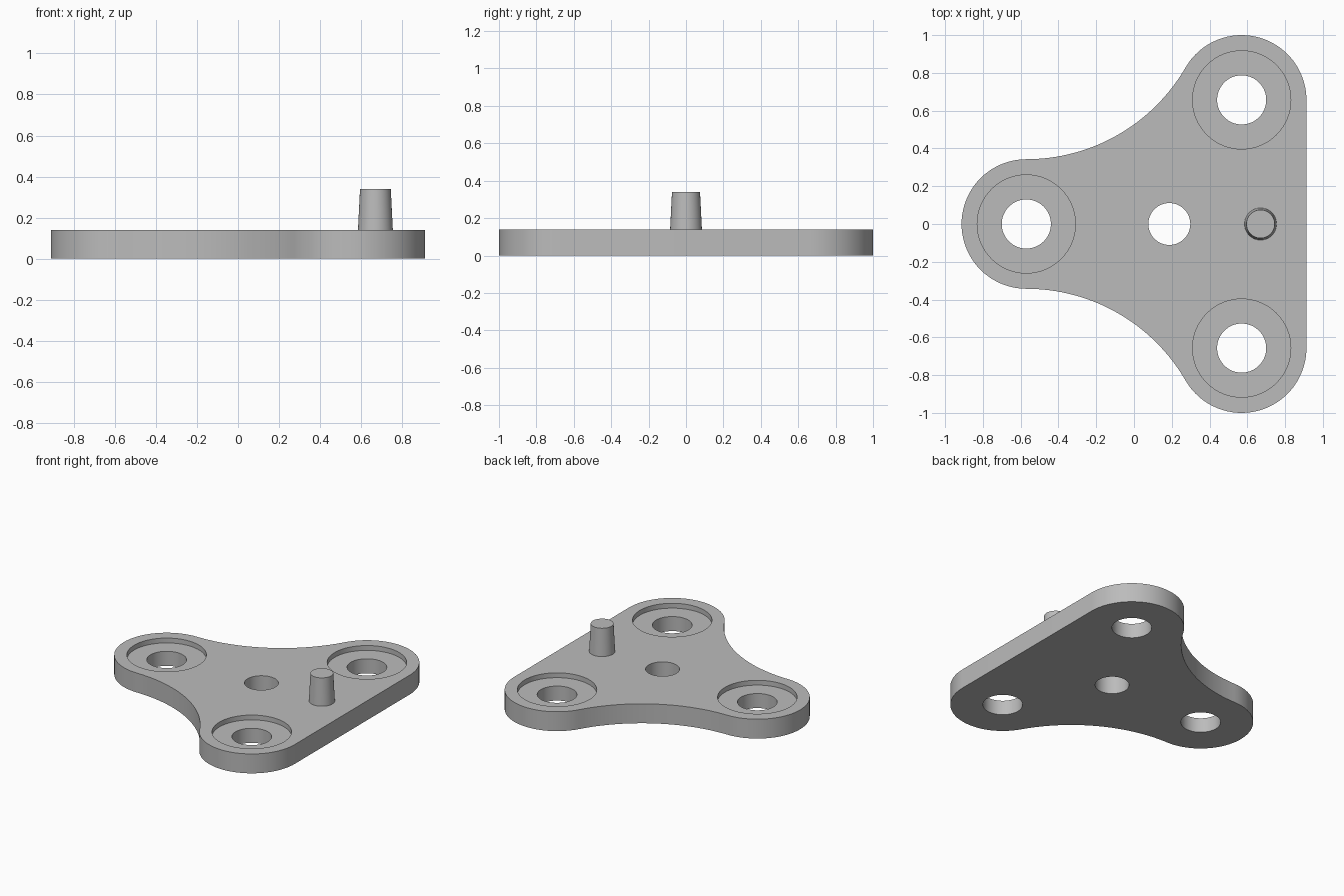
import bpy
import bmesh
from math import sin, cos, pi, radians, hypot, atan2

cube = bpy.data.objects.get("Cube")
if cube:
    bpy.data.objects.remove(cube, do_unlink=True)

THICK = 0.14            # plate thickness
POCKET_FLOOR = 0.105    # height of the recess floors
LOBE_R = 0.343
LOBE_X, LOBE_Y = 0.57, 0.657
LOBES = [(-LOBE_X, 0), (LOBE_X, LOBE_Y), (LOBE_X, -LOBE_Y)]

grey = bpy.data.materials.new("plain grey")
grey.use_nodes = True
colour = (0.5, 0.5, 0.5, 1)
grey.diffuse_color = colour
grey.node_tree.nodes["Principled BSDF"].inputs["Base Color"].default_value = colour


def arc(cx, cy, r, start, end, steps):
    """Points along an arc, angles in radians."""
    angles = [start + (end - start) * i / steps for i in range(steps + 1)]
    return [(cx + r * cos(a), cy + r * sin(a)) for a in angles]


def prism(name, outline, z0, z1):
    """Closed outline extruded from z0 to z1."""
    bm = bmesh.new()
    face = bm.faces.new([bm.verts.new((x, y, z0)) for x, y in outline])
    top = bmesh.ops.extrude_face_region(bm, geom=[face])["geom"]
    verts = [v for v in top if isinstance(v, bmesh.types.BMVert)]
    bmesh.ops.translate(bm, verts=verts, vec=(0, 0, z1 - z0))
    bmesh.ops.recalc_face_normals(bm, faces=bm.faces)
    mesh = bpy.data.meshes.new(name)
    bm.to_mesh(mesh)
    bm.free()
    mesh.materials.append(grey)
    obj = bpy.data.objects.new(name, mesh)
    bpy.context.collection.objects.link(obj)
    return obj


def select_only(obj):
    bpy.ops.object.select_all(action="DESELECT")
    obj.select_set(True)
    bpy.context.view_layer.objects.active = obj


def cut_round(target, x, y, r, z0, z1):
    """Bore a round hole or recess into the target."""
    cutter = prism("cutter", arc(x, y, r, 0, 2 * pi, 64)[:-1], z0, z1)
    cutter.hide_render = True
    mod = target.modifiers.new("bore", "BOOLEAN")
    mod.operation = "DIFFERENCE"
    mod.solver = "EXACT"
    mod.object = cutter
    select_only(target)
    bpy.ops.object.modifier_apply(modifier=mod.name)
    bpy.data.objects.remove(cutter, do_unlink=True)


# Plate outline: concave flank tangent to the left lobe and the rear lobe
flank_r = ((2 * LOBE_X) ** 2 + LOBE_R ** 2 - (LOBE_Y - LOBE_R) ** 2) / (2 * LOBE_Y) - 0.014
flank_r = ((2 * LOBE_X) ** 2 + (LOBE_Y - LOBE_R) ** 2 - LOBE_R ** 2) / (2 * LOBE_Y)
flank_y = LOBE_R + flank_r
tangent = atan2(flank_y - LOBE_Y, -2 * LOBE_X)
half = arc(LOBE_X, LOBE_Y, LOBE_R, 0, tangent, 32)
half += arc(-LOBE_X, flank_y, flank_r, tangent - pi, -pi / 2, 32)[1:]
half += arc(-LOBE_X, 0, LOBE_R, pi / 2, pi, 20)[1:]
outline = half + [(x, -y) for x, y in reversed(half[:-1])]
plate = prism("base_plate", outline, 0, THICK)

# Recessed seats with through holes, plus the centre hole
for x, y in LOBES:
    cut_round(plate, x, y, 0.26, POCKET_FLOOR, THICK + 0.1)
    cut_round(plate, x, y, 0.13, -0.1, THICK + 0.1)
cut_round(plate, 0.187, 0, 0.111, -0.1, THICK + 0.1)

# Tapered peg near the straight edge
bpy.ops.mesh.primitive_cone_add(vertices=48, radius1=0.085, radius2=0.075,
                                depth=0.2, location=(0.67, 0, THICK + 0.1))
peg = bpy.context.object
peg.name = "tapered_peg"
peg.data.materials.append(grey)

for obj in (plate, peg):
    select_only(obj)
    bpy.ops.object.shade_smooth_by_angle(angle=radians(30))
